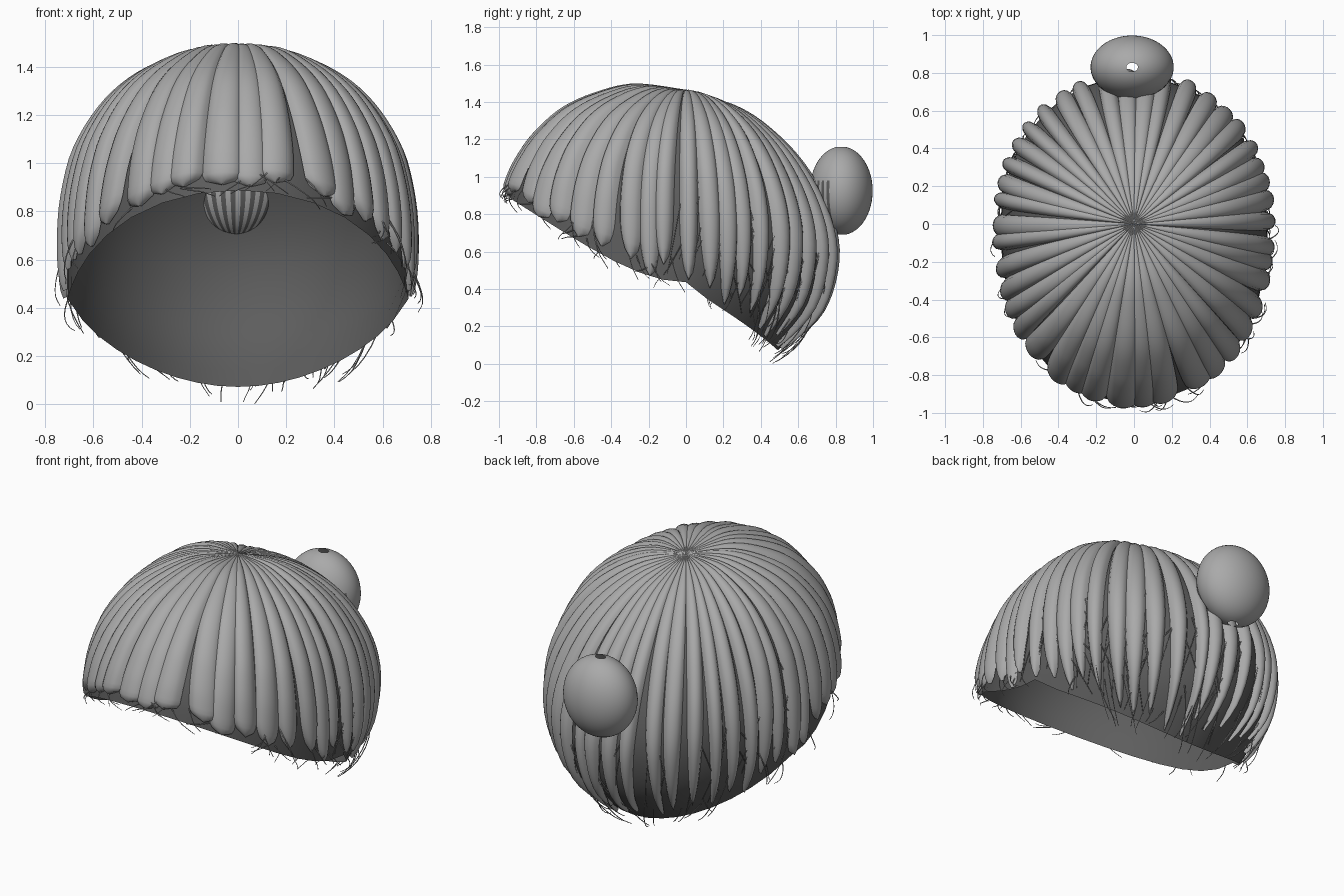
import bpy, bmesh, math, random
from mathutils import Vector

random.seed(7)
cube = bpy.data.objects.get("Cube")
if cube:
    bpy.data.objects.remove(cube, do_unlink=True)


def material(name, v):
    m = bpy.data.materials.new(name)
    m.use_nodes = True
    m.diffuse_color = (v, v, v, 1)
    m.node_tree.nodes["Principled BSDF"].inputs["Base Color"].default_value = (v, v, v, 1)
    return m


HAIR = material("grey hair", 0.4)
DARK = material("dark grey scalp", 0.11)

# Crown-to-rim profiles (radius, height) at the front, side and back
FRONT = [(0, 1.475), (.28, 1.51), (.5, 1.46), (.68, 1.37), (.82, 1.23), (.91, 1.09), (.95, .98), (.96, .89)]
SIDE = [(0, 1.475), (.22, 1.47), (.42, 1.39), (.57, 1.26), (.68, 1.07), (.73, .85), (.735, .62), (.72, .43)]
BACK = [(0, 1.475), (.3, 1.38), (.51, 1.23), (.67, 1.04), (.785, .8), (.82, .55), (.73, .27), (.5, .06)]
CENTRE = Vector((0, 0, .75))


def sample(points, t):
    """Smooth point on a profile, t from 0 at the crown to 1 at the rim."""
    n = len(points) - 1
    i = min(int(t * n), n - 1)
    f = t * n - i
    p = [Vector(points[max(0, min(n, k))]) for k in range(i - 1, i + 3)]
    m1 = (p[2] - p[0]) / 2
    m2 = (p[3] - p[1]) / 2
    if f > 1:
        return p[2] + (p[2] - p[1]) * (f - 1)
    return (p[1] * (2*f**3 - 3*f**2 + 1) + m1 * (f**3 - 2*f**2 + f)
            + p[2] * (3*f**2 - 2*f**3) + m2 * (f**3 - f**2))


def surface(angle, t, lift=0.0):
    """Point on the head of hair; angle 0 is the front."""
    c = math.cos(angle)
    if c > 0:
        end, weight = FRONT, c * c
    else:
        end, weight = BACK, (-c) ** (2 - 1.2 * min(t, 1) ** 3)
    rz = sample(end, t) * weight + sample(SIDE, t) * (1 - weight)
    p = Vector((rz.x * math.sin(angle), -rz.x * c, rz.y))
    return p + (p - CENTRE).normalized() * lift


def cap_lift(t):
    return -.015 - .03 * math.sin(math.pi * min(t, 1))


def add_grid(bm, rows, closed=False):
    vs = [[bm.verts.new(p) for p in row] for row in rows]
    faces = []
    for a, b in zip(vs, vs[1:]):
        n = len(a)
        for j in range(n if closed else n - 1):
            k = (j + 1) % n
            faces.append(bm.faces.new((a[j], b[j], b[k], a[k])))
    return faces


def finish(bm, name, mats):
    mesh = bpy.data.meshes.new(name)
    bm.to_mesh(mesh)
    bm.free()
    for m in mats:
        mesh.materials.append(m)
    for f in mesh.polygons:
        f.use_smooth = True
    bpy.context.collection.objects.link(bpy.data.objects.new(name, mesh))


# Dark under-cap, open at the bottom
bm = bmesh.new()
SEGS, RINGS = 36, 18
add_grid(bm, [[surface(2 * math.pi * j / SEGS, max(i / RINGS, .002), cap_lift(i / RINGS))
               for j in range(SEGS)] for i in range(RINGS + 1)], closed=True)
bmesh.ops.remove_doubles(bm, verts=bm.verts, dist=.004)
finish(bm, "under_cap", [DARK])

# Arched locks radiating from the crown, narrower and more pointed at the back
bm = bmesh.new()
LOCKS, STEPS, ACROSS = 42, 30, 8
for k in range(LOCKS):
    angle = 2 * math.pi * (k + .5 + random.uniform(-.2, .2)) / LOCKS
    back = (1 - math.cos(angle)) / 2
    half = math.pi / LOCKS * random.uniform(1.05, 1.3)
    length = random.uniform(.92, .99)
    height = random.uniform(.036, .048)
    narrowing = (.15 + .4 * back) * random.uniform(.8, 1.2)
    tip = .93 - .3 * back
    lean = random.uniform(-.04, .04)
    rows = []
    for i in range(STEPS + 1):
        s = i / STEPS
        t = max(.003, s * length)
        width = half * (1.1 - narrowing * s)
        taper = 1
        if s > tip:
            taper = math.sqrt(max(.002, 1 - ((s - tip) / (1 - tip))**2))
        arch = height * min(1, .06 + 1.5 * s) * (.4 + .6 * taper)
        row = []
        for j in range(ACROSS + 1):
            v = 2 * j / ACROSS - 1
            lift = cap_lift(t) + .003 + arch * max(0, 1 - v * v) ** .65
            row.append(surface(angle + lean * s * s + v * width * taper, t, lift))
        rows.append(row)
    add_grid(bm, rows)
finish(bm, "hair_locks", [HAIR])

# Round bun, pierced at both poles and banded where it sits inside the cap
bm = bmesh.new()
SIDES, LEVELS = 64, 24
bun_centre = Vector((-.01, .83, .925))
rows = []
for i in range(LEVELS + 1):
    a = .14 + (math.pi - .28) * i / LEVELS
    rows.append([bun_centre + Vector((.22 * math.sin(a) * math.cos(b), .168 * math.sin(a) * math.sin(b),
                                      .237 * math.cos(a)))
                 for b in (2 * math.pi * j / SIDES for j in range(SIDES))])
for n, f in enumerate(add_grid(bm, rows, closed=True)):
    c = f.calc_center_median()
    if c.y < .78 and c.z < .98 and n % 2:
        f.material_index = 1
finish(bm, "bun", [HAIR, DARK])


# Loose thin hairs around the rim and across the gaps
def wisps(name, count, middle, spread, start, end, sweep, flare):
    curve = bpy.data.curves.new(name, "CURVE")
    curve.dimensions = "3D"
    curve.bevel_depth = .0035
    curve.bevel_resolution = 0
    for _ in range(count):
        angle = middle + random.uniform(-spread, spread)
        t0, t1 = random.uniform(*start), random.uniform(*end)
        turn = random.choice((-1, 1)) * random.uniform(.3, 1) * sweep
        out = random.uniform(.2, 1) * flare
        spline = curve.splines.new("POLY")
        spline.points.add(7)
        for i, pt in enumerate(spline.points):
            s = i / 7
            t = t0 + (t1 - t0) * s
            p = surface(angle + turn * s, t, cap_lift(t) + .01 + out * math.sin(2.4 * s))
            p.z = max(p.z, .003)
            pt.co = (*p, 1)
            pt.radius = 1 - .5 * s
    curve.materials.append(HAIR)
    bpy.context.collection.objects.link(bpy.data.objects.new(name, curve))


wisps("rim_wisps", 60, 0, math.pi, (.85, .95), (.98, 1.04), .16, .06)
wisps("gap_wisps", 50, math.pi, 1.6, (.55, .8), (.85, .98), .3, .004)
